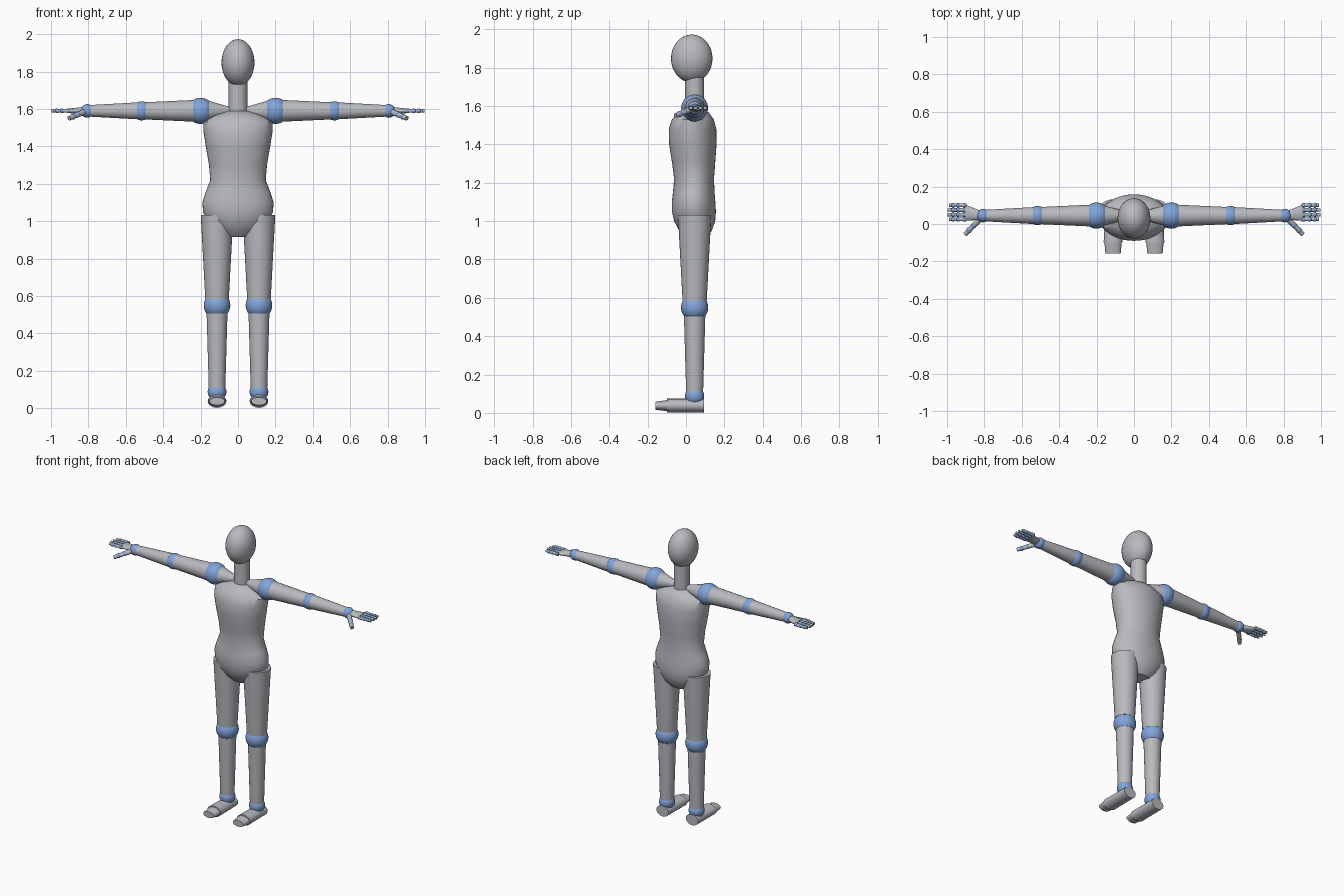
import bpy
import bmesh
from mathutils import Vector, Matrix

if "Cube" in bpy.data.objects:
    bpy.data.objects.remove(bpy.data.objects["Cube"])


def material(name, rgb):
    m = bpy.data.materials.new(name)
    m.use_nodes = True
    m.diffuse_color = (*rgb, 1)
    m.node_tree.nodes["Principled BSDF"].inputs["Base Color"].default_value = (*rgb, 1)
    return m


GREY = material("body grey", (0.48, 0.49, 0.52))
BLUE = material("joint blue", (0.22, 0.37, 0.70))
made = []


def finish(name, bm, mat):
    bmesh.ops.recalc_face_normals(bm, faces=bm.faces)
    mesh = bpy.data.meshes.new(name)
    bm.to_mesh(mesh)
    bm.free()
    mesh.materials.append(mat)
    ob = bpy.data.objects.new(name, mesh)
    bpy.context.collection.objects.link(ob)
    made.append(ob)


def ball(name, center, radii, mat):
    bm = bmesh.new()
    place = Matrix.Translation(center) @ Matrix.Diagonal((*radii, 1))
    bmesh.ops.create_uvsphere(bm, u_segments=32, v_segments=20, radius=1, matrix=place)
    finish(name, bm, mat)


def joint(name, center, r):
    ball(name, center, (r, r, r), BLUE)


def loft(name, axis, sections, mat=GREY, sides=32):
    """Skin elliptical sections (centre, side radius, up radius) set square to an axis."""
    axis = Vector(axis).normalized()
    up = Vector((0, 1, 0)) if abs(axis.z) > 0.9 else Vector((0, 0, 1))
    side = up.cross(axis).normalized()
    up = axis.cross(side)
    bm = bmesh.new()
    rings = []
    for center, ru, rv in sections:
        ring = []
        for i in range(sides):
            spoke = Matrix.Rotation(6.283185 * i / sides, 3, 'Z') @ Vector((1, 0, 0))
            ring.append(bm.verts.new(Vector(center) + side * ru * spoke.x + up * rv * spoke.y))
        rings.append(ring)
    for a, b in zip(rings, rings[1:]):
        for i in range(sides):
            j = (i + 1) % sides
            bm.faces.new((a[i], a[j], b[j], b[i]))
    bm.faces.new(rings[0])
    bm.faces.new(rings[-1])
    finish(name, bm, mat)


def limb(name, a, b, ra, rb, sides=32):
    loft(name, Vector(b) - Vector(a), [(a, ra, ra), (b, rb, rb)], sides=sides)


# Head, neck and torso
ball("head", (0, 0.03, 1.848), (0.088, 0.108, 0.125), GREY)
limb("neck", (0, 0.045, 1.56), (0, 0.045, 1.78), 0.05, 0.05)

torso = [  # height, half width, front, back
    (0.915, 0.075, 0.0, 0.105), (0.95, 0.12, -0.035, 0.135),
    (1.0, 0.165, -0.062, 0.152), (1.05, 0.187, -0.073, 0.156),
    (1.1, 0.19, -0.074, 0.153), (1.15, 0.175, -0.068, 0.149),
    (1.22, 0.148, -0.062, 0.146), (1.3, 0.155, -0.072, 0.152),
    (1.4, 0.172, -0.088, 0.159), (1.48, 0.185, -0.09, 0.158),
    (1.53, 0.185, -0.073, 0.145), (1.565, 0.13, -0.045, 0.12),
    (1.588, 0.06, -0.01, 0.09)]
loft("torso", (0, 0, 1),
     [((0, (f + b) / 2, z), w, (b - f) / 2) for z, w, f, b in torso], sides=40)

Y, ARM_Z, LEG_X = 0.045, 1.59, 0.112
for label, s in (("left", 1), ("right", -1)):

    def arm_point(x, y=Y, z=ARM_Z):
        return (s * x, y, z)

    # Arm
    limb(label + "_collar", arm_point(0.01), arm_point(0.17), 0.012, 0.057)
    joint(label + "_shoulder", arm_point(0.2), 0.07)
    limb(label + "_upper_arm", arm_point(0.235), arm_point(0.495), 0.058, 0.046)
    joint(label + "_elbow", arm_point(0.515), 0.051)
    limb(label + "_forearm", arm_point(0.54), arm_point(0.79), 0.045, 0.031)
    joint(label + "_wrist", arm_point(0.806), 0.036)

    # Hand
    loft(label + "_palm", (s, 0, 0),
         [(arm_point(0.815), 0.024, 0.022), (arm_point(0.86, 0.053), 0.033, 0.017),
          (arm_point(0.903, 0.061), 0.044, 0.012)])
    for n in range(4):
        y = 0.025 + 0.025 * n
        tip = 0.997 if n in (1, 2) else 0.99
        limb(f"{label}_finger_{n + 1}", arm_point(0.895, y), arm_point(tip, y), 0.0105, 0.009, 16)
        for k, x in enumerate((0.908, 0.94, 0.967)):
            joint(f"{label}_finger_{n + 1}_joint_{k + 1}", arm_point(x, y), 0.0125)
    base, tip = Vector(arm_point(0.82, 0.03, 1.585)), Vector(arm_point(0.903, -0.055, 1.55))
    limb(label + "_thumb", base, tip, 0.016, 0.012, 16)
    for k, t in enumerate((0.45, 0.75)):
        joint(f"{label}_thumb_joint_{k + 1}", base.lerp(tip, t), 0.0155)

    # Leg
    def leg_point(z, y=Y):
        return (s * LEG_X, y, z)

    limb(label + "_thigh", leg_point(0.585), leg_point(1.032), 0.063, 0.087)
    joint(label + "_knee", leg_point(0.55), 0.071)
    limb(label + "_shin", leg_point(0.1), leg_point(0.515), 0.044, 0.056)
    joint(label + "_ankle", leg_point(0.088), 0.05)

    # Foot
    loft(label + "_foot", (0, -1, 0),
         [(leg_point(0.038, 0.095), 0.046, 0.036), (leg_point(0.038, -0.1), 0.05, 0.036)])
    loft(label + "_toe", (0, -1, 0),
         [(leg_point(0.038, -0.09), 0.047, 0.03), (leg_point(0.037, -0.158), 0.041, 0.021)])

# Smooth shading with sharp rims kept
bpy.ops.object.select_all(action='DESELECT')
for ob in made:
    ob.select_set(True)
bpy.context.view_layer.objects.active = made[0]
bpy.ops.object.shade_smooth_by_angle(angle=0.7)
